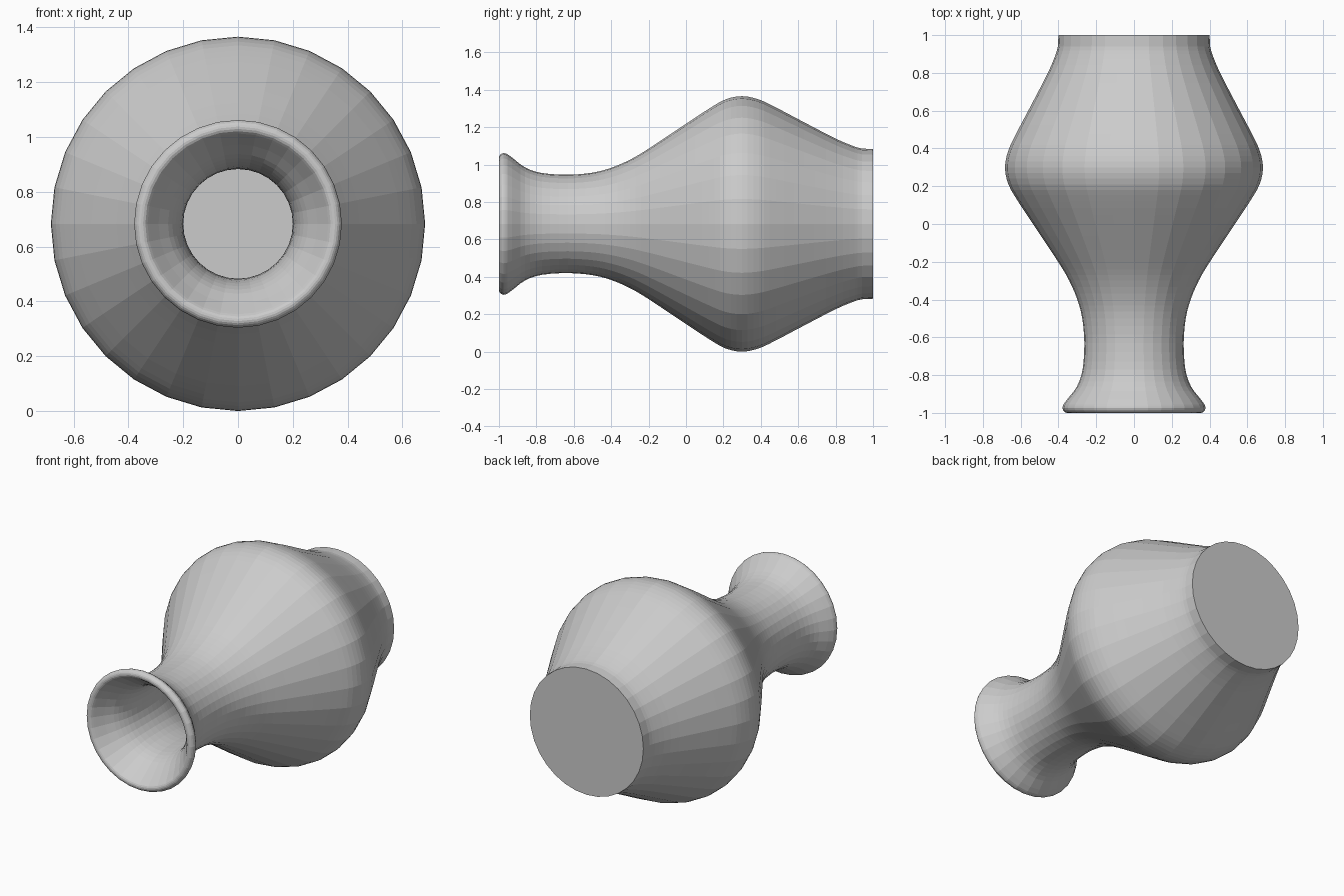
import bpy, bmesh
from math import cos, sin, pi
from mathutils import Vector

cube = bpy.data.objects.get("Cube")
if cube:
    bpy.data.objects.remove(cube, do_unlink=True)

SIDES = 32
AXIS_Z = 0.683

clay = bpy.data.materials.new("grey clay")
clay.use_nodes = True
GREY = (0.6, 0.6, 0.6, 1)
clay.diffuse_color = GREY
clay.node_tree.nodes["Principled BSDF"].inputs["Base Color"].default_value = GREY


def smooth_profile(points, steps=3):
    """Catmull-Rom curve through (position, radius) points."""
    p = [Vector(q) for q in points]
    p = [2 * p[0] - p[1]] + p + [2 * p[-1] - p[-2]]
    out = []
    for a, b, c, d in zip(p, p[1:], p[2:], p[3:]):
        for i in range(steps):
            t = i / steps
            out.append(0.5 * (2 * b + (c - a) * t + (2 * a - 5 * b + 4 * c - d) * t ** 2
                              + (3 * b - a - 3 * c + d) * t ** 3))
    return out + [p[-2]]


# Outer wall from the foot to the lip
outer = smooth_profile([
    (0.94, 0.403), (0.90, 0.414), (0.80, 0.456), (0.63, 0.544), (0.48, 0.623),
    (0.39, 0.665), (0.30, 0.683), (0.21, 0.665), (0.12, 0.614), (0, 0.535),
    (-0.2, 0.402), (-0.3, 0.343), (-0.4, 0.3), (-0.5, 0.274), (-0.63, 0.263),
    (-0.77, 0.272), (-0.86, 0.302), (-0.93, 0.355)])
# Rounded lip
lip = smooth_profile([
    (-0.955, 0.373), (-0.975, 0.379), (-0.993, 0.370), (-1, 0.355),
    (-0.995, 0.338), (-0.975, 0.322)], 2)
# Inner wall from the lip down to the floor
inner = smooth_profile([
    (-0.93, 0.29), (-0.86, 0.240), (-0.77, 0.210), (-0.63, 0.2), (-0.5, 0.211),
    (-0.4, 0.235), (-0.3, 0.275), (-0.2, 0.333), (0, 0.463), (0.12, 0.542),
    (0.21, 0.597), (0.30, 0.617), (0.39, 0.6), (0.48, 0.56), (0.63, 0.48),
    (0.80, 0.394), (0.90, 0.352), (0.94, 0.34)])
profile = [Vector((1, 0.4))] + outer + lip + inner

# Lathe the profile round the lying axis
bm = bmesh.new()
rings = [[bm.verts.new((r * sin(2 * pi * k / SIDES), y, AXIS_Z + r * cos(2 * pi * k / SIDES)))
          for k in range(SIDES)] for y, r in profile]
for a, b in zip(rings, rings[1:]):
    for k in range(SIDES):
        n = (k + 1) % SIDES
        bm.faces.new((a[k], a[n], b[n], b[k]))
bm.faces.new(rings[0])   # base
bm.faces.new(rings[-1])  # inside floor
bmesh.ops.recalc_face_normals(bm, faces=bm.faces)

mesh = bpy.data.meshes.new("vase")
bm.to_mesh(mesh)
bm.free()
mesh.materials.append(clay)
vase = bpy.data.objects.new("vase", mesh)
bpy.context.collection.objects.link(vase)
